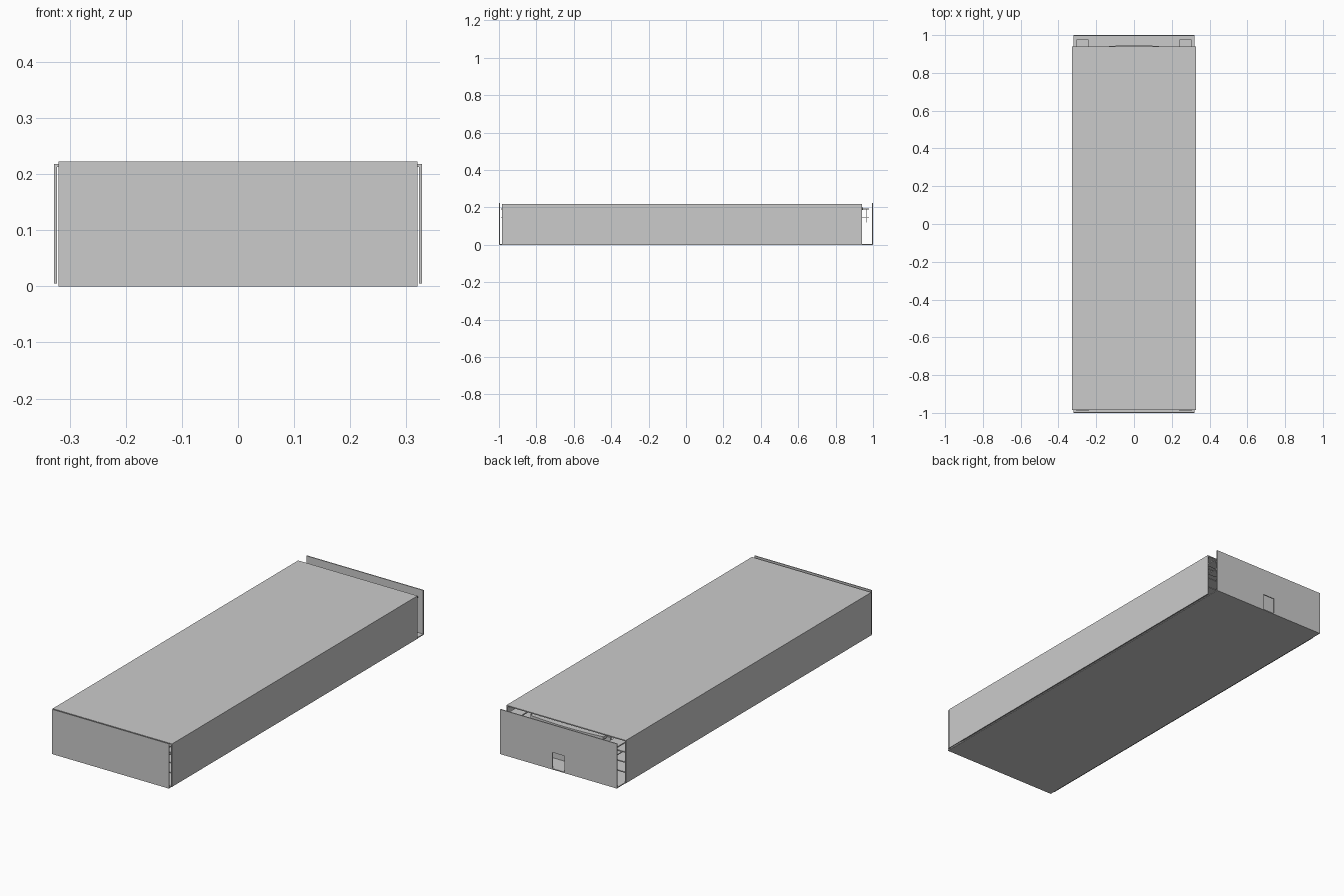
import bpy, bmesh, math
from mathutils import Vector

if "Cube" in bpy.data.objects:
    bpy.data.objects.remove(bpy.data.objects["Cube"])


def prism(name, pts, axis, a, b):
    """Extrude a 2D outline along one axis ('x': pts are y,z; 'y': x,z; 'z': x,y)."""
    def place(p, d):
        return {'x': (d, p[0], p[1]), 'y': (p[0], d, p[1]), 'z': (p[0], p[1], d)}[axis]
    bm = bmesh.new()
    face = bm.faces.new([bm.verts.new(place(p, a)) for p in pts])
    out = bmesh.ops.extrude_face_region(bm, geom=[face])
    offset = Vector(place((0, 0), b - a))
    bmesh.ops.translate(bm, vec=offset,
                        verts=[g for g in out['geom'] if isinstance(g, bmesh.types.BMVert)])
    bmesh.ops.recalc_face_normals(bm, faces=bm.faces)
    mesh = bpy.data.meshes.new(name)
    bm.to_mesh(mesh)
    bm.free()
    ob = bpy.data.objects.new(name, mesh)
    bpy.context.collection.objects.link(ob)
    return ob


def box(name, x0, x1, y0, y1, z0, z1):
    return prism(name, [(x0, y0), (x1, y0), (x1, y1), (x0, y1)], 'z', z0, z1)


def mirror_x(ob):
    mod = ob.modifiers.new("mirror", 'MIRROR')
    mod.use_axis = (True, False, False)
    return ob


W, H, T = 0.32, 0.222, 0.005

# Sheet-metal tray: floor, front panel, back panel with a cable notch
box("floor_plate", -W, W, -1, 1, 0, T)
box("front_panel", -W, W, -1, -1 + T, T, H)
prism("back_panel", [(-W, T), (-0.033, T), (-0.033, 0.085), (0.033, 0.085),
                     (0.033, T), (W, T), (W, H), (-W, H)], 'y', 1 - T, 1)

# Folded cover, open at both ends, stopping short of the back panel
c, top = 0.328, 0.218
prism("cover", [(-c, T), (-c, top), (c, top), (c, T), (c - T, T),
                (c - T, top - T), (-c + T, top - T), (-c + T, T)], 'y', -0.985, 0.94)

# Corner brackets: flat tab with a hanging lip
for label, s in (("rear", 1), ("front", -1)):
    base, tip, lip = (0.90, 0.978, 0.966) if s > 0 else (-0.90, -0.99, -0.985)
    y0, y1 = sorted((base, tip))
    mirror_x(box(label + "_bracket_tab", 0.24, 0.305, y0, y1, 0.188, 0.194))
    l0, l1 = sorted((lip, lip - s * 0.004))
    mirror_x(box(label + "_bracket_lip", 0.25, 0.295, l0, l1, 0.12, 0.188))
    mirror_x(box(label + "_bracket_foot", 0.25, 0.295, y0, y1, 0.143, 0.147))

# Inner side shelves running the length of the case
for i, z in enumerate((0.05, 0.10, 0.15)):
    mirror_x(box("side_shelf_%d" % i, 0.22, 0.32, -0.95, 0.93, z, z + T))

# Inner bulkhead and shallow bowed rail seen through the rear gap
box("rear_bulkhead", -0.22, 0.22, 0.90, 0.905, T, 0.19)
n = 16
arc = [(-0.2 + 0.4 * i / n, 0.935 + 0.012 * math.sin(math.pi * i / n)) for i in range(n + 1)]
prism("bowed_rail", arc + [(0.2, 0.905), (-0.2, 0.905)], 'z', 0.185, 0.20)
